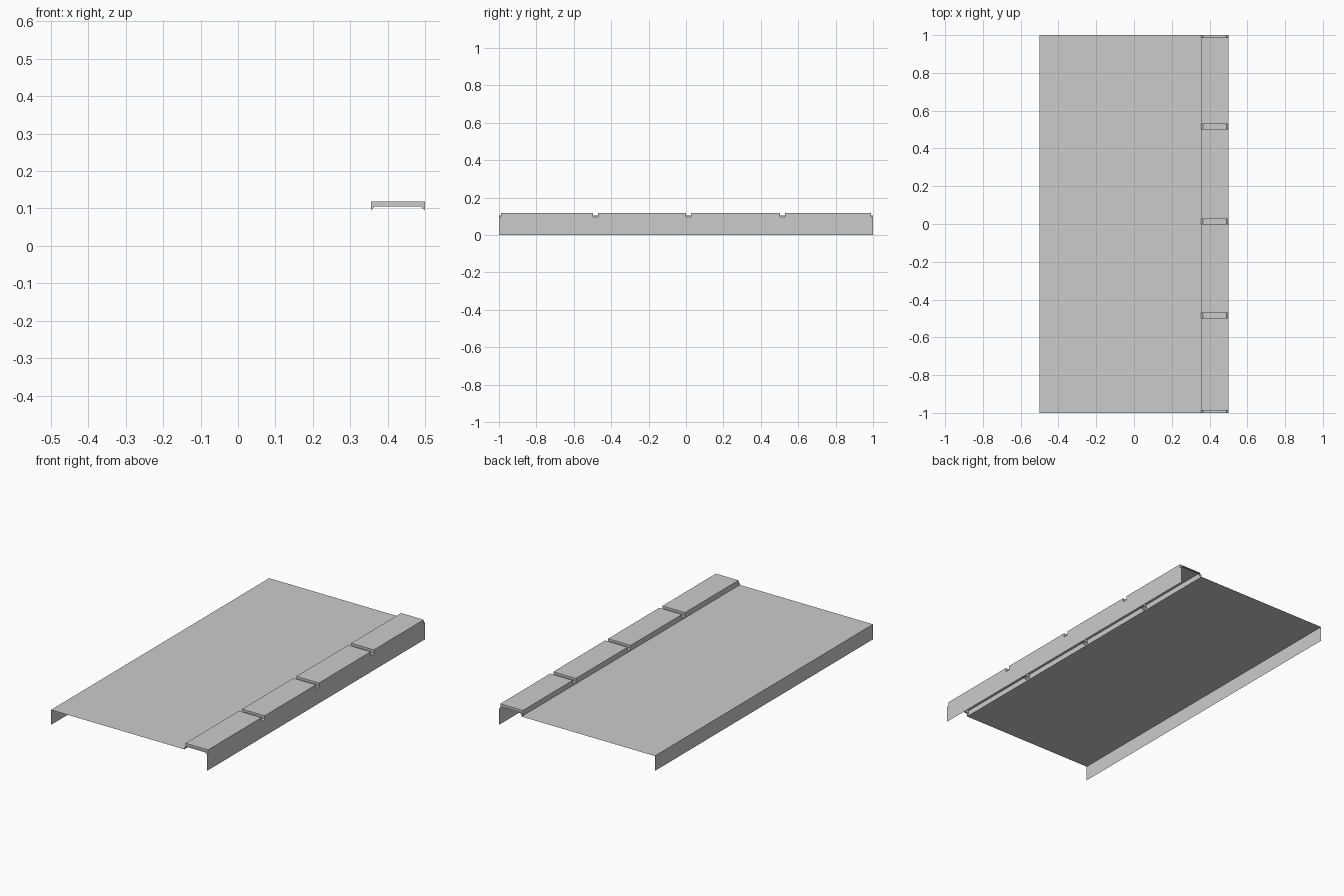
import bpy, bmesh

if "Cube" in bpy.data.objects:
    bpy.data.objects.remove(bpy.data.objects["Cube"])

ROAD_Z, TOP_Z, JOINT_Z, EDGE_Z = 0.087, 0.118, 0.105, 0.095
X0, X1, X2 = -0.5, 0.355, 0.5
CH = 0.011  # bevel on the ends of each joint


def sweep(bm, profile, y0, y1):
    """Open sheet: an x/z profile drawn left to right, swept along y."""
    for (xa, za), (xb, zb) in zip(profile, profile[1:]):
        bm.faces.new([bm.verts.new(c) for c in
                      ((xa, y0, za), (xb, y0, zb), (xb, y1, zb), (xa, y1, za))])


def end_face(bm, outline, y, front):
    pts = outline[::-1] if front else outline
    bm.faces.new([bm.verts.new((x, y, z)) for x, z in pts])


def finish(bm, name):
    bmesh.ops.remove_doubles(bm, verts=bm.verts, dist=1e-5)
    mesh = bpy.data.meshes.new(name)
    bm.to_mesh(mesh)
    bm.free()
    obj = bpy.data.objects.new(name, mesh)
    bpy.context.collection.objects.link(obj)
    return obj


# Road slab: flat top and left skirt, open underneath and at both ends
bm = bmesh.new()
sweep(bm, [(X0, 0), (X0, ROAD_Z), (X1, ROAD_Z)], -1, 1)
finish(bm, "road_slab")

# Profiles of the raised kerb and of the lower joints between its stones
stone = [(X1, ROAD_Z), (X1, TOP_Z), (X2, TOP_Z), (X2, 0)]
joint_top = [(X1, EDGE_Z), (X1 + CH, JOINT_Z), (X2 - CH, JOINT_Z), (X2, EDGE_Z)]
joint = [(X1, ROAD_Z)] + joint_top + [(X2, 0)]
wall = [(X1, EDGE_Z), (X1, TOP_Z), (X2, TOP_Z)] + joint_top[:0:-1]

# Kerb stones with their exposed end walls
spans = [(-0.988, -0.498), (-0.47, 0.0), (0.027, 0.502), (0.53, 0.988)]
for i, (a, b) in enumerate(spans):
    bm = bmesh.new()
    sweep(bm, stone, a, b)
    end_face(bm, wall, a, True)
    end_face(bm, wall, b, False)
    finish(bm, f"kerb_stone_{i + 1}")

# Recessed joints between the stones and half joints at the ends
starts = [-1] + [b for _, b in spans]
ends = [a for a, _ in spans] + [1]
bm = bmesh.new()
for a, b in zip(starts, ends):
    sweep(bm, joint, a, b)
finish(bm, "kerb_joints")
